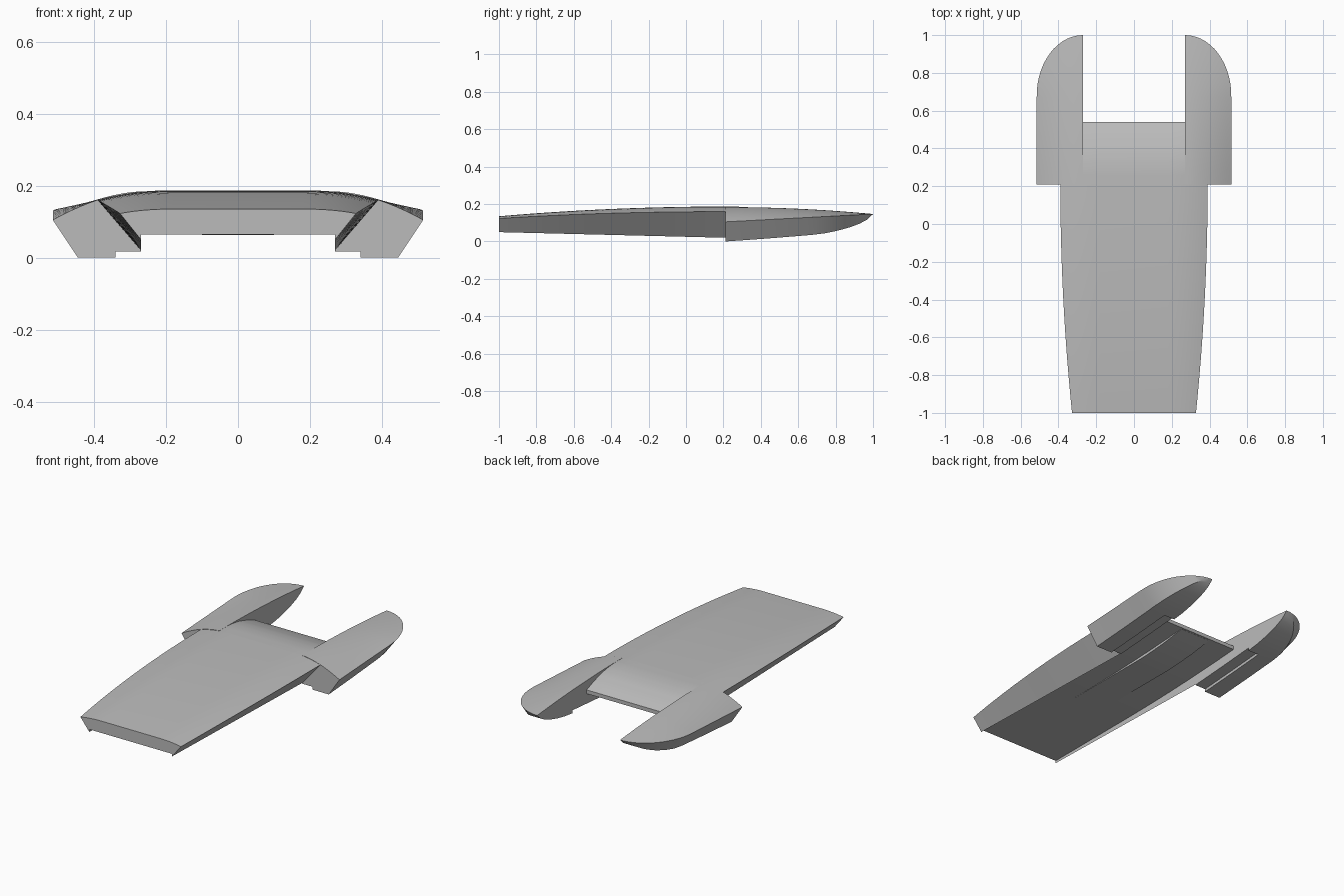
import bpy
import bmesh
import math

cube = bpy.data.objects.get("Cube")
if cube:
    bpy.data.objects.remove(cube)

GREY = (0.5, 0.5, 0.5, 1.0)
paint = bpy.data.materials.new("plain grey")
paint.use_nodes = True
paint.diffuse_color = GREY
paint.node_tree.nodes["Principled BSDF"].inputs["Base Color"].default_value = GREY

INNER = 0.27      # tunnel wall
STEP_Y = 0.21     # front face of the sponsons
STERN_Y = 0.54    # trailing edge of the deck


def spread(a, b, n):
    return [a + (b - a) * i / n for i in range(n + 1)]


def lerp_table(table, y):
    """Straight-line interpolation in a short list of (y, value) pairs."""
    for (y0, v0), (y1, v1) in zip(table, table[1:]):
        if y <= y1:
            return v0 + (v1 - v0) * max(0, y - y0) / (y1 - y0)
    return table[-1][1]


def loft(name, sections, cap_front=True, cap_back=True):
    """Skin a list of closed sections, each a list of (x, y, z)."""
    bm = bmesh.new()
    rings = [[bm.verts.new(p) for p in s] for s in sections]
    n = len(rings[0])
    for a, b in zip(rings, rings[1:]):
        for i in range(n):
            j = (i + 1) % n
            bm.faces.new((a[i], a[j], b[j], b[i]))
    if cap_front:
        bm.faces.new(rings[0])
    if cap_back:
        bm.faces.new(rings[-1][::-1])
    bmesh.ops.remove_doubles(bm, verts=bm.verts, dist=0.0002)
    bmesh.ops.recalc_face_normals(bm, faces=bm.faces)
    mesh = bpy.data.meshes.new(name)
    bm.to_mesh(mesh)
    bm.free()
    mesh.materials.append(paint)
    obj = bpy.data.objects.new(name, mesh)
    bpy.context.collection.objects.link(obj)
    bpy.ops.object.select_all(action="DESELECT")
    obj.select_set(True)
    bpy.context.view_layer.objects.active = obj
    bpy.ops.object.shade_smooth_by_angle(angle=math.radians(25))
    return obj


def crown(x):
    """How far the deck falls away from its flat middle."""
    return 0.08 * (max(0, abs(x) - 0.18) / 0.335) ** 2.3


def tunnel(y):
    return 0.065 + 0.035 * (max(0, y + 0.4) / 0.94) ** 2


def deck_line(width):
    side = spread(0.18, width, 8)
    return [-x for x in reversed(side)] + [0] + side


# Main hull: crowned deck, sloping sides, sharp rails beside the tunnel
def hull_section(y):
    t = (STEP_Y - y) / (STEP_Y + 1)
    top = 0.187 - 0.052 * t * t
    rail = 0.02 + 0.03 * t
    pts = [(x, y, top - crown(x)) for x in deck_line(0.39 - 0.062 * t * t)]
    return pts + [(INNER, y, rail), (INNER, y, tunnel(y)),
                  (-INNER, y, tunnel(y)), (-INNER, y, rail)]


loft("main_hull", [hull_section(y) for y in spread(-1, STEP_Y, 16)], cap_back=False)


# Stern deck: wing-like plate falling to a thin trailing edge
STERN_TOP = [(0.21, 0.187), (0.28, 0.186), (0.34, 0.181), (0.4, 0.17),
             (0.47, 0.149), (0.54, 0.122)]


def stern_section(y):
    top = lerp_table(STERN_TOP, y)
    fade = 1 - (y - STEP_Y) / (STERN_Y - STEP_Y)
    pts = [(x, y, top - crown(x) * fade) for x in deck_line(INNER)]
    return pts + [(INNER, y, tunnel(y)), (-INNER, y, tunnel(y))]


loft("stern_deck", [stern_section(y) for y in spread(STEP_Y, STERN_Y, 14)], cap_front=False)


# Shallow pad under the middle of the tunnel
def pad_section(y):
    low = lerp_table([(-0.4, 0.0645), (0.2, 0.062), (0.4, 0.077), (0.54, 0.1)], y)
    high = max(tunnel(y) + 0.002, low)
    return [(-0.1, y, high), (0.1, y, high), (0.1, y, low), (-0.1, y, low)]


loft("tunnel_pad", [pad_section(y) for y in spread(-0.4, 0.53, 12)])


# Sponsons: rounded plan, sharp chine, stepped running surface
KEEL = [(0.21, 0), (0.45, 0.017), (0.67, 0.035), (0.75, 0.045), (0.82, 0.06),
        (0.88, 0.077), (0.93, 0.096), (0.97, 0.118), (1, 0.147)]


def sponson_section(y, step, side):
    round_off = max(0, (y - 0.68) / 0.32)
    reach = 0.245 * math.sqrt(max(0, 1 - round_off ** 2))
    ridge = 0.184 - 0.037 * ((y - STEP_Y) / 0.79) ** 2
    chine = 0.105 + 0.042 * (y - STEP_Y) / 0.79
    keel = lerp_table(KEEL, y)
    pts = [(INNER + reach * f, ridge - (ridge - chine) * f ** 1.7)
           for f in spread(0, 1, 10)]
    ledge = INNER + reach * 0.286
    pts += [(INNER + reach * 0.714, keel), (ledge, keel),
            (ledge, keel + step), (INNER, keel + step)]
    return [(side * x, y, z) for x, z in pts]


for name, side in (("left_sponson", 1), ("right_sponson", -1)):
    sections = [sponson_section(y, 0.017, side) for y in spread(STEP_Y, 0.67, 6)]
    sections += [sponson_section(0.67 + 0.33 * math.sin(a), 0, side)
                 for a in spread(0, math.pi / 2, 14)]
    loft(name, sections, cap_back=False)
